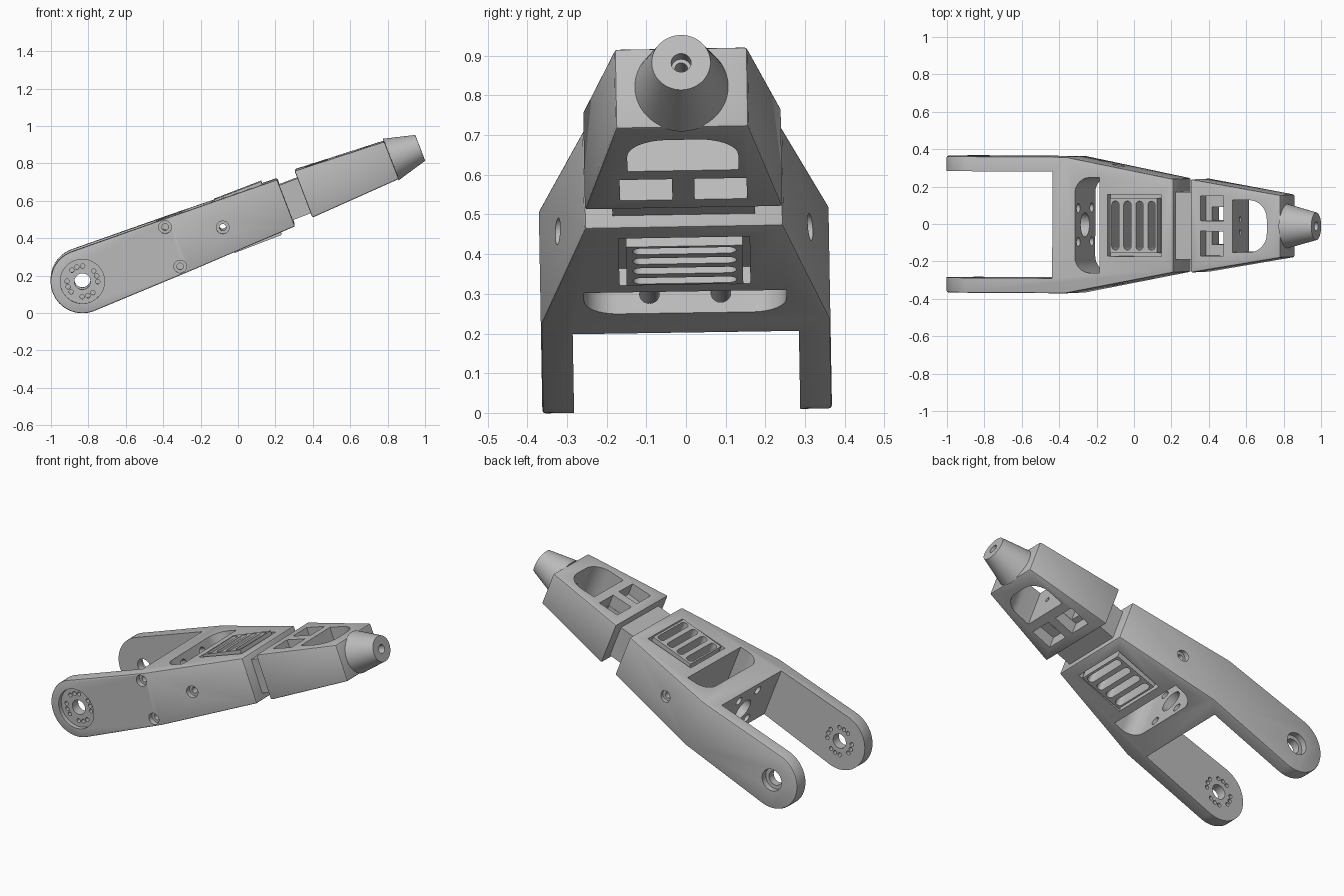
import bpy, bmesh
from math import cos, sin, pi, radians
from mathutils import Matrix, Vector

cube = bpy.data.objects.get("Cube")
if cube:
    bpy.data.objects.remove(cube)

grey = bpy.data.materials.new("plain_grey")
grey.use_nodes = True
grey.diffuse_color = (0.5, 0.5, 0.5, 1)
grey.node_tree.nodes["Principled BSDF"].inputs["Base Color"].default_value = (0.5, 0.5, 0.5, 1)

# The arm is built lying along x, then tilted up around its pivot hub
TILT = (Matrix.Translation((-0.832, 0, 0.175))
        @ Matrix.Rotation(radians(1), 4, 'X') @ Matrix.Rotation(radians(-21), 4, 'Y'))


def hull(name, points):
    bm = bmesh.new()
    for p in points:
        bm.verts.new(p)
    bmesh.ops.convex_hull(bm, input=bm.verts)
    bmesh.ops.dissolve_limit(bm, angle_limit=radians(0.5), verts=bm.verts, edges=bm.edges)
    bmesh.ops.recalc_face_normals(bm, faces=bm.faces)
    mesh = bpy.data.meshes.new(name)
    bm.to_mesh(mesh)
    bm.free()
    mesh.materials.append(grey)
    obj = bpy.data.objects.new(name, mesh)
    bpy.context.collection.objects.link(obj)
    return obj


def circle(r, a=0, b=0, n=32):
    return [(a + r * cos(2 * pi * i / n), b + r * sin(2 * pi * i / n)) for i in range(n)]


def place(axis, a, b, h):
    return {'X': (h, a, b), 'Y': (a, h, b), 'Z': (a, b, h)}[axis]


def prism(name, axis, outline, lo, hi):
    return hull(name, [place(axis, a, b, h) for a, b in outline for h in (lo, hi)])


def box(name, x0, x1, y0, y1, z0, z1):
    return prism(name, 'Z', [(x0, y0), (x1, y0), (x1, y1), (x0, y1)], z0, z1)


def hole(axis, r, a, b, lo, hi, n=32):
    return prism("cutter", axis, circle(r, a, b, n), lo, hi)


def bake(obj):
    graph = bpy.context.evaluated_depsgraph_get()
    mesh = bpy.data.meshes.new_from_object(obj.evaluated_get(graph))
    obj.modifiers.clear()
    obj.data = mesh


def bevel(obj, width):
    mod = obj.modifiers.new("edge_bevel", 'BEVEL')
    mod.width = width
    mod.segments = 2
    mod.limit_method = 'ANGLE'
    mod.angle_limit = radians(40)
    bake(obj)


def cut(obj, cutters):
    for c in cutters:
        mod = obj.modifiers.new("cut", 'BOOLEAN')
        mod.operation = 'DIFFERENCE'
        mod.solver = 'EXACT'
        mod.object = c
        c.hide_render = True
    bake(obj)
    for c in cutters:
        bpy.data.objects.remove(c)


def slots():
    cutters = []
    for k in range(4):
        x = 0.843 + 0.069 * k
        outline = circle(0.021, x, 0.11, 16) + circle(0.021, x, -0.11, 16)
        cutters.append(prism("cutter", 'Z', outline, -0.3, 0.3))
    return cutters


SIDES = (-1, 1)

# Forked main body: round hub ends, straight arms, then a tapering block
points = [(x, y, z) for x, z in circle(0.17, n=64) for y in (-0.365, 0.365)]
points += [(x, sy * y, sz * z) for x, y, z in ((0.556, 0.365, 0.155), (1.167, 0.25, 0.134))
           for sy in SIDES for sz in SIDES]
main_body = hull("main_body", points)
bevel(main_body, 0.008)

cutters = [box("cutter", -0.5, 0.483, -0.285, 0.285, -0.5, 0.5)]
# Rounded window behind the fork wall
window = circle(0.085, 0.696, 0.17) + circle(0.085, 0.696, -0.17) + [(0.75, 0.255), (0.75, -0.255)]
window = [(min(x, 0.75), y) for x, y in window]
cutters.append(prism("cutter", 'Z', window, -0.4, 0.4))
# Bolt pattern through the fork wall
cutters.append(hole('X', 0.065, 0, 0, 0.4, 0.65))
cutters += [hole('X', 0.025, sy * 0.09, sz * 0.1, 0.4, 0.65, 20) for sy in SIDES for sz in SIDES]
# Panel recesses, top and bottom
cutters += [box("cutter", 0.795, 1.1, -0.165, 0.165, *sorted((s * 0.1, s * 0.3))) for s in SIDES]
cutters += slots()
# Front hub: wide recess, shaft hole and four groups of three screw holes
cutters.append(hole('Y', 0.118, 0, 0, -0.5, -0.34, 48))
cutters.append(hole('Y', 0.043, 0, 0, -0.5, 0.5))
for group in range(4):
    for step in (-22, 0, 22):
        a = radians(group * 90 + step)
        cutters.append(hole('Y', 0.012, 0.082 * cos(a), 0.082 * sin(a), -0.5, -0.2, 12))
# Rear hub counterbore
cutters.append(hole('Y', 0.065, 0, 0, 0.33, 0.5))
# Counterbored screws at the front arm root
for s in SIDES:
    cutters.append(hole('Y', 0.034, 0.517, s * 0.113, -0.5, -0.335, 24))
    cutters.append(hole('Y', 0.018, 0.517, s * 0.113, -0.5, -0.15, 16))
# Cross screw through the tapered block
cutters.append(hole('Y', 0.018, 0.804, 0, -0.5, 0.5, 16))
cutters += [hole('Y', 0.034, 0.804, 0, *sorted((s * 0.295, s * 0.5)), 24) for s in SIDES]
cut(main_body, cutters)

# Slotted panel set into the recesses
panel = box("slotted_panel", 0.813, 1.083, -0.147, 0.147, -0.153, 0.153)
cut(panel, slots() + [hole('Y', 0.018, 0.804, 0, -0.5, 0.5, 16)])

# Neck joining the two sections
neck = box("neck", 1.14, 1.3, -0.18, 0.18, -0.1, 0.1)

# Tapered end section
ends = ((1.27, 0.25, 0.144, -0.124), (1.775, 0.167, 0.117, -0.098))
end_section = hull("end_section", [(x, s * y, z) for x, y, top, low in ends
                                   for s in SIDES for z in (top, low)])
bevel(end_section, 0.008)
arch = circle(0.1, 1.598, 0.04) + circle(0.1, 1.598, -0.04) + [(1.507, 0.14), (1.507, -0.14)]
arch = [(max(x, 1.507), y) for x, y in arch]
cutters = [prism("cutter", 'Z', arch, -0.4, 0.4)]
for s in SIDES:
    y0, y1 = sorted((s * 0.028, s * 0.16))
    # Square pockets above and below with a narrower opening between them
    cutters.append(box("cutter", 1.327, 1.455, y0, y1, 0.06, 0.3))
    cutters.append(box("cutter", 1.327, 1.455, y0, y1, -0.3, -0.045))
    y0, y1 = sorted((s * 0.03, s * 0.1))
    cutters.append(box("cutter", 1.36, 1.453, y0, y1, -0.2, 0.2))
    cutters.append(hole('X', 0.014, s * 0.035, 0.02, 1.44, 1.56, 16))
cutters.append(hole('X', 0.016, 0, 0.012, 1.6, 1.9, 20))
cut(end_section, cutters)

# Cone nozzle with a stepped bore
base = [(1.77, a, b) for a, b in circle(0.119, 0, 0.012, 64)]
tip = [(1.94, a, b) for a, b in circle(0.074, 0, 0.014, 64)]
cone = hull("cone_tip", base + tip)
cut(cone, [hole('X', 0.025, 0, 0.013, 1.9, 2.0), hole('X', 0.016, 0, 0.012, 1.7, 1.95, 20)])

# Tilt everything and shade
for obj in (main_body, panel, neck, end_section, cone):
    obj.data.transform(TILT)
    bpy.ops.object.select_all(action='DESELECT')
    obj.select_set(True)
    bpy.context.view_layer.objects.active = obj
    bpy.ops.object.shade_smooth_by_angle(angle=radians(25))
